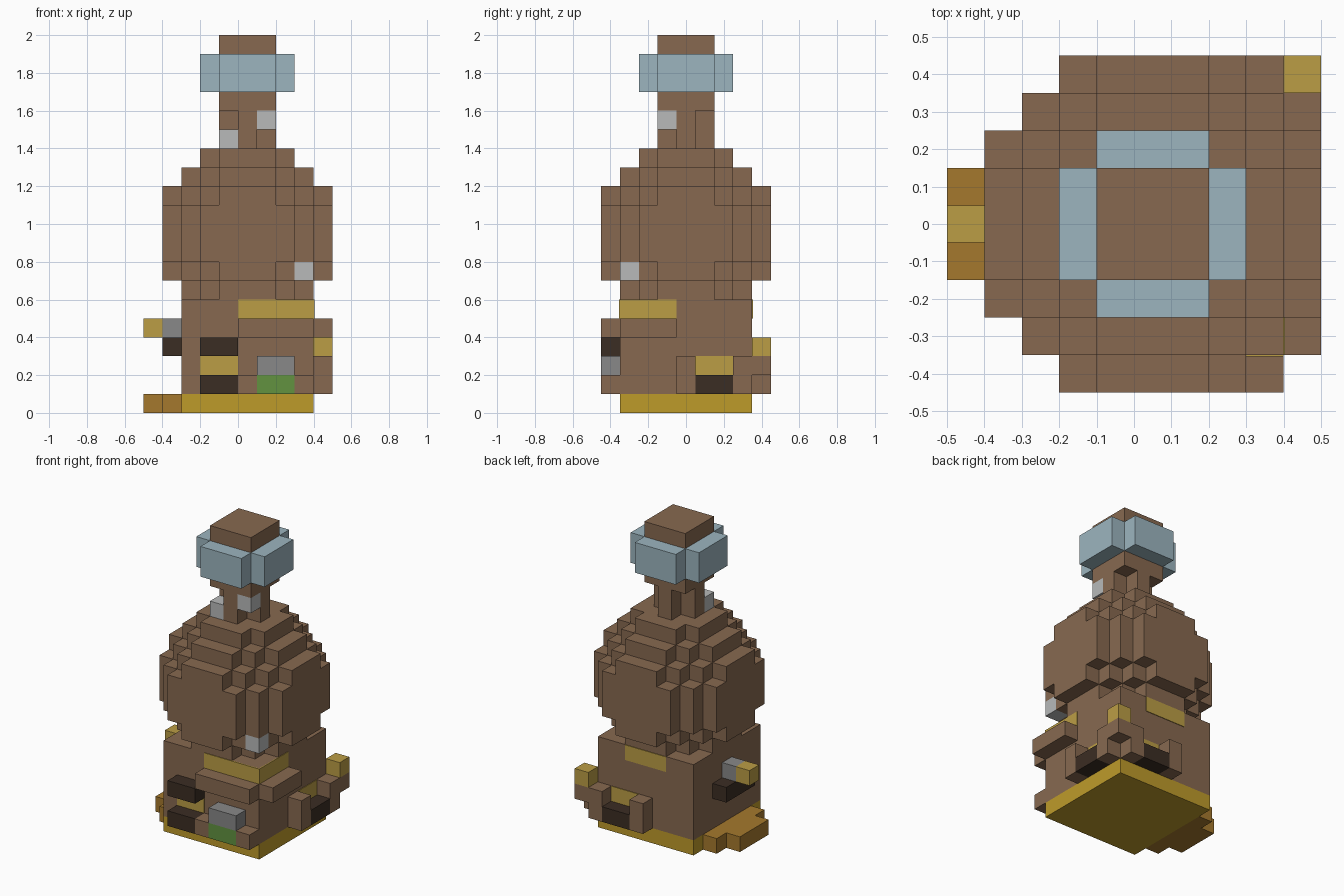
import bpy, bmesh
from mathutils import Vector

cube = bpy.data.objects.get("Cube")
if cube:
    bpy.data.objects.remove(cube, do_unlink=True)

U = 0.1                        # size of one block
MID = Vector((0.05, 0, 0))     # axis of the bottle


def material(name, rgb):
    lin = [((c / 255 + 0.055) / 1.055) ** 2.4 for c in rgb]
    m = bpy.data.materials.new(name)
    m.use_nodes = True
    m.diffuse_color = (*lin, 1)
    m.node_tree.nodes["Principled BSDF"].inputs["Base Color"].default_value = (*lin, 1)
    return m


BROWN = material("brown", (135, 105, 80))
BLUE = material("pale blue", (156, 181, 191))
GOLD = material("gold", (190, 155, 42))
STRAW = material("straw", (187, 157, 69))
AMBER = material("amber", (165, 121, 45))
SILVER = material("silver", (184, 186, 186))
GREY = material("grey", (136, 136, 136))
GREEN = material("green", (98, 146, 64))
DARK = material("dark brown", (59, 45, 35))


def finish(name, bm, mat):
    mesh = bpy.data.meshes.new(name)
    bmesh.ops.recalc_face_normals(bm, faces=bm.faces)
    bm.to_mesh(mesh)
    bm.free()
    mesh.materials.append(mat)
    obj = bpy.data.objects.new(name, mesh)
    bpy.context.collection.objects.link(obj)
    return obj


def box(name, mat, xs, ys, zs):
    """Box from ranges in blocks; x and y are measured from the bottle axis."""
    bm = bmesh.new()
    bmesh.ops.create_cube(bm, size=1)
    for v in bm.verts:
        v.co = Vector([a + (b - a) * (c + 0.5) for (a, b), c in zip((xs, ys, zs), v.co)]) * U + MID
    return finish(name, bm, mat)


def mirrored_pair(name, mat, across, along, zs):
    """A block on the +x side and its diagonal twin on the +y side."""
    box("right_" + name, mat, across, along, zs)
    box("back_" + name, mat, along, across, zs)


# Rounded belly: stepped ball, outer faces only
def in_ball(c):
    return c.length_squared < 21.5 and c.z >= -3


bm = bmesh.new()
span = range(-4, 5)
axes = [Vector(a) for a in ((1, 0, 0), (0, 1, 0), (0, 0, 1))]
for cell in (Vector((x, y, z)) for x in span for y in span for z in span):
    if not in_ball(cell):
        continue
    for i in range(3):
        p, q = axes[i - 1] / 2, axes[i - 2] / 2
        for side in (-1, 1):
            if not in_ball(cell + axes[i] * side):
                c = cell + axes[i] * side / 2 + Vector((0, 0, 9.5))
                ring = [c + p + q, c - p + q, c - p - q, c + p - q]
                bm.faces.new([bm.verts.new(v * U + MID) for v in ring[::side]])
bmesh.ops.remove_doubles(bm, verts=bm.verts, dist=0.001)
bmesh.ops.dissolve_limit(bm, angle_limit=0.01, verts=bm.verts, edges=bm.edges)
finish("belly", bm, BROWN)

# Base, lower body and neck
W = (-3.5, 3.5)
C = (-0.5, 0.5)
N = (-1.5, 1.5)
box("base", GOLD, W, W, (0, 1))
box("lower_body", BROWN, W, W, (1, 6))
box("neck_across", BROWN, N, C, (14, 16))
box("neck_along", BROWN, C, N, (14, 16))
box("bottle_mouth", BROWN, N, N, (16, 20))

# Rim band
for s, side in ((1, "right"), (-1, "left")):
    box("rim_" + side, BLUE, sorted((1.5 * s, 2.5 * s)), N, (17, 19))
for s, side in ((1, "back"), (-1, "front")):
    box("rim_" + side, BLUE, N, sorted((1.5 * s, 2.5 * s)), (17, 19))

# Silver glints in the stepped corners
box("glint_upper", SILVER, (0.5, 1.5), (-1.5, -0.5), (15, 16))
box("glint_lower", SILVER, (-1.5, -0.5), (-1.5, -0.5), (14, 15))
box("glint_belly", SILVER, (2.5, 3.5), (-3.5, -2.5), (7, 8))

# Front details
F = (-4.5, -3.5)
FP = (-3.54, -3.46)
box("front_ledge", BROWN, (-0.5, 3.5), F, (4, 5))
box("front_stripe", STRAW, (-0.5, 3.5), FP, (5, 6))
box("front_dark_top", DARK, (-2.5, -0.5), F, (3, 4))
box("front_window", STRAW, (-2.5, -0.5), FP, (2, 3))
box("front_dark_bottom", DARK, (-2.5, -0.5), F, (1, 2))
box("front_step", BROWN, (-0.5, 0.5), F, (1, 2))
box("front_box_green", GREEN, (0.5, 2.5), F, (1, 2))
box("front_box_grey", GREY, (0.5, 2.5), F, (2, 3))
box("front_step_end", BROWN, (2.5, 3.5), F, (1, 2))

# Right and back details
OUT = (3.5, 4.5)
PLATE = (3.46, 3.54)
box("right_ledge", BROWN, OUT, (-3.5, -0.5), (4, 5))
box("right_stripe", STRAW, PLATE, (-3.5, -0.5), (5, 6))
box("back_stripe", STRAW, N, PLATE, (5, 6))
mirrored_pair("post", BROWN, OUT, C, (1, 3))
mirrored_pair("dark_block", DARK, OUT, (0.5, 2.5), (1, 2))
mirrored_pair("window", STRAW, PLATE, (0.5, 2.5), (2, 3))
mirrored_pair("bracket", BROWN, OUT, (2.5, 3.5), (1, 3))
box("corner_arm", BROWN, OUT, OUT, (2, 3))
box("corner_knob", STRAW, OUT, OUT, (3, 4))

# Left tap and tray
L = (-4.5, -3.5)
box("tap_stem", GREY, L, C, (4, 5))
box("tap_tip", STRAW, (-5.5, -4.5), C, (4, 5))
box("tap_bracket", DARK, L, N, (3, 4))
box("tray_inner", AMBER, L, (-2.5, 2.5), (0, 1))
box("tray_outer", AMBER, (-5.5, -4.5), N, (0, 1))
